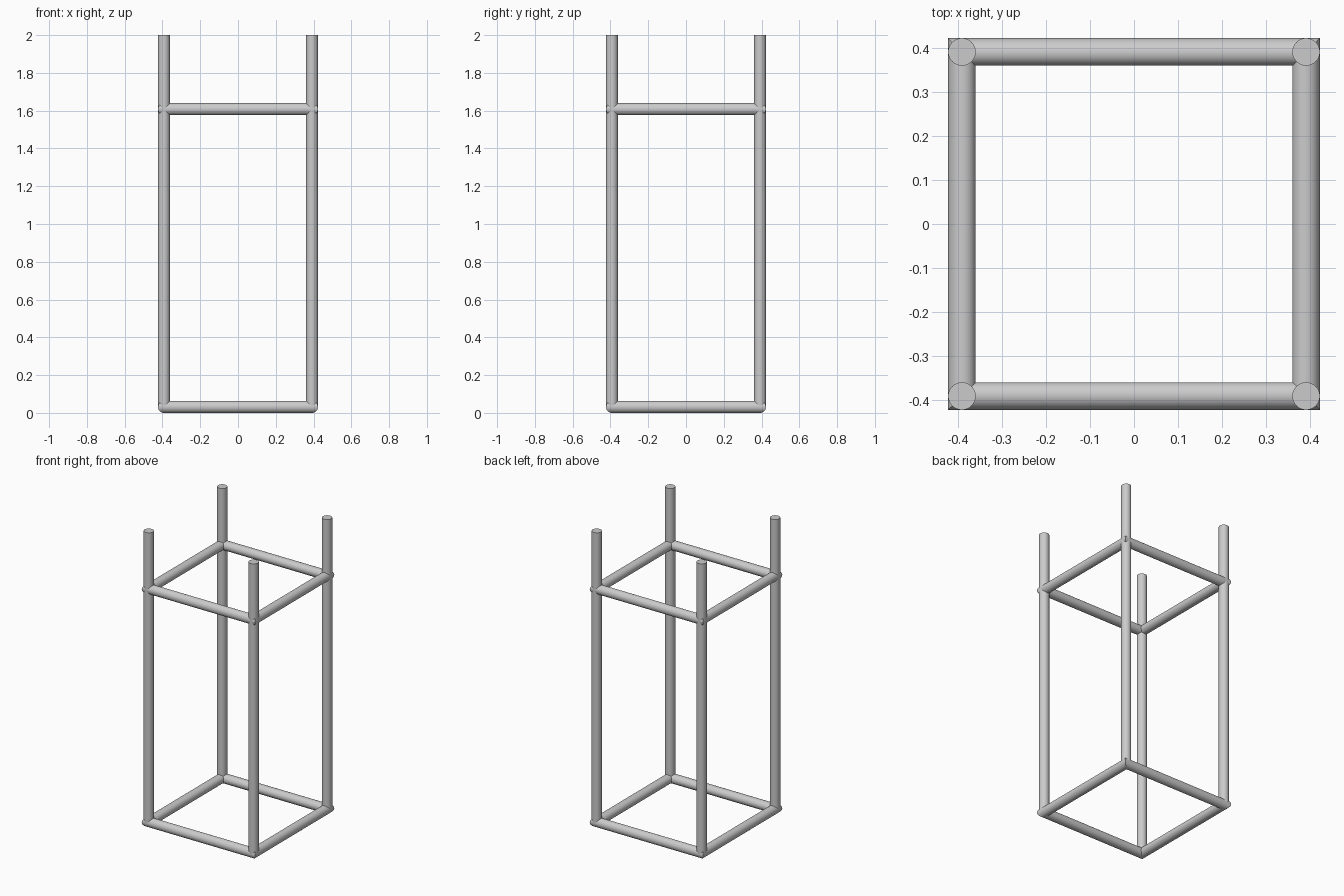
import bpy, bmesh
from math import cos, sin, pi

if "Cube" in bpy.data.objects:
    bpy.data.objects.remove(bpy.data.objects["Cube"])

R = 0.0315      # tube radius
C = 0.392       # tube centre line offset
SIDES = 32
Z_LOW, Z_HIGH, TOP = R, 1.608, 2.0


def finish(name, bm):
    bmesh.ops.recalc_face_normals(bm, faces=bm.faces)
    mesh = bpy.data.meshes.new(name)
    bm.to_mesh(mesh)
    bm.free()
    obj = bpy.data.objects.new(name, mesh)
    bpy.context.collection.objects.link(obj)
    return obj


def square_rail(name, z):
    """Closed square of round tube with mitred corners."""
    bm = bmesh.new()
    rings = []
    for sx, sy in ((1, 1), (-1, 1), (-1, -1), (1, -1)):
        ring = []
        for i in range(SIDES):
            a = 2 * pi * i / SIDES
            d = C + R * cos(a)
            ring.append(bm.verts.new((sx * d, sy * d, z + R * sin(a))))
        rings.append(ring)
    for k in range(4):
        a, b = rings[k], rings[(k + 1) % 4]
        for i in range(SIDES):
            j = (i + 1) % SIDES
            bm.faces.new((a[i], a[j], b[j], b[i])).smooth = True
    # keep the mitre seams crisp
    for ring in rings:
        for i in range(SIDES):
            bm.edges.get((ring[i], ring[(i + 1) % SIDES])).smooth = False
    return finish(name, bm)


def post(name, x, y):
    """Upright tube with a flat capped top."""
    bm = bmesh.new()
    bmesh.ops.create_cone(bm, cap_ends=True, segments=SIDES,
                          radius1=R, radius2=R, depth=TOP - Z_LOW)
    for f in bm.faces:
        f.smooth = len(f.verts) == 4
    for e in bm.edges:
        e.smooth = all(len(f.verts) == 4 for f in e.link_faces)
    obj = finish(name, bm)
    obj.location = (x, y, (TOP + Z_LOW) / 2)
    return obj


# Bottom and upper rails
square_rail("bottom_rail", Z_LOW)
square_rail("upper_rail", Z_HIGH)

# Four corner posts
for side, sx in (("left", -1), ("right", 1)):
    for end, sy in (("front", -1), ("back", 1)):
        post(f"{end}_{side}_post", sx * C, sy * C)
